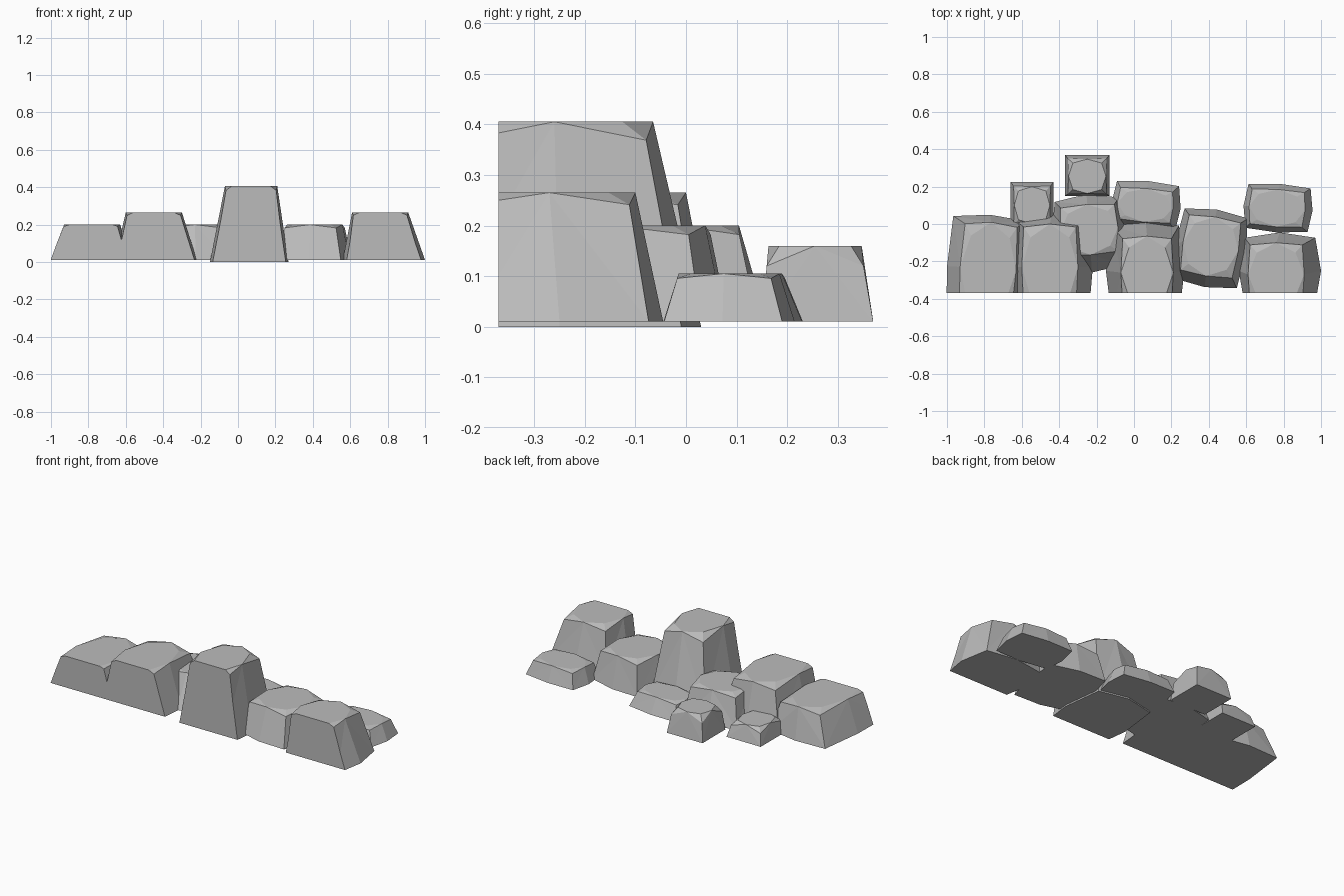
import bpy
import bmesh
from math import cos, sin, radians
from mathutils import Vector

cube = bpy.data.objects.get("Cube")
if cube:
    bpy.data.objects.remove(cube, do_unlink=True)

# One flat stone colour
stone = bpy.data.materials.new("stone grey")
stone.use_nodes = True
colour = (0.5, 0.5, 0.5, 1)
stone.diffuse_color = colour
bsdf = stone.node_tree.nodes["Principled BSDF"]
bsdf.inputs["Base Color"].default_value = colour
bsdf.inputs["Roughness"].default_value = 0.9

FRONT = -0.37
# Corners and edge middles of a square, counter-clockwise
RING = [(1, 1), (0, 1), (-1, 1), (-1, 0), (-1, -1), (0, -1), (1, -1), (1, 0)]


def ring(bm, centre, half, corner, z_mid, z_corner, yaw):
    verts = []
    for i, (u, v) in enumerate(RING):
        is_corner = i % 2 == 0
        k = corner if is_corner else 1
        x, y = u * half[0] * k, v * half[1] * k
        verts.append(bm.verts.new((
            centre[0] + x * cos(yaw) - y * sin(yaw),
            centre[1] + x * sin(yaw) + y * cos(yaw),
            z_corner if is_corner else z_mid)))
    return verts


def rock(name, base, base_half, top, top_half, height, yaw=0, floor=0.01,
         base_corner=0.86, top_corner=0.93, shoulder=0.91, inner=0.74):
    """Faceted boulder: wide foot, lowered top corners, flat crown."""
    yaw = radians(yaw)
    bm = bmesh.new()
    foot = ring(bm, base, base_half, base_corner, floor, floor, yaw)
    rim = ring(bm, top, top_half, top_corner, height, height * shoulder, yaw)
    crown = list(rim)
    bm.faces.new(foot[::-1])
    for i in range(8):
        j = (i + 1) % 8
        # Side facets fan out from the middle of each upper edge
        if i % 2:
            bm.faces.new((foot[i], foot[j], rim[i]))
            bm.faces.new((foot[j], rim[j], rim[i]))
        else:
            bm.faces.new((foot[i], foot[j], rim[j]))
            bm.faces.new((foot[i], rim[j], rim[i]))
    for i in range(0, 8, 2):
        # Sloping chamfer at each top corner
        co = Vector((top[0], top[1], height))
        out = rim[i].co - co
        crown[i] = bm.verts.new((co.x + out.x * inner, co.y + out.y * inner, height))
        before, after = rim[i - 1], rim[(i + 1) % 8]
        bm.faces.new((before, rim[i], crown[i]))
        bm.faces.new((rim[i], after, crown[i]))
    bm.faces.new(crown)
    # Flat front where the outcrop is sliced
    geom = bm.verts[:] + bm.edges[:] + bm.faces[:]
    cut = bmesh.ops.bisect_plane(bm, geom=geom, plane_co=(0, FRONT, 0),
                                 plane_no=(0, -1, 0), clear_outer=True)
    edges = [e for e in cut["geom_cut"] if isinstance(e, bmesh.types.BMEdge)]
    if edges:
        bmesh.ops.holes_fill(bm, edges=edges, sides=0)
    bmesh.ops.recalc_face_normals(bm, faces=bm.faces[:])
    mesh = bpy.data.meshes.new(name)
    bm.to_mesh(mesh)
    bm.free()
    mesh.materials.append(stone)
    obj = bpy.data.objects.new(name, mesh)
    bpy.context.collection.objects.link(obj)


# Front row
rock("front_rock_far_right", (-0.79, -0.24), (0.21, 0.29),
     (-0.78, -0.24), (0.15, 0.25), 0.2, yaw=-4, base_corner=0.93)
rock("front_rock_right", (-0.44, -0.23), (0.22, 0.28),
     (-0.45, -0.23), (0.15, 0.23), 0.265, base_corner=0.9)
rock("tall_rock", (0.06, -0.25), (0.21, 0.28),
     (0.07, -0.26), (0.14, 0.195), 0.405, floor=0)
rock("front_rock_left", (0.78, -0.25), (0.22, 0.205),
     (0.76, -0.27), (0.15, 0.17), 0.265)

# Middle row
rock("middle_rock_right", (-0.24, -0.05), (0.2, 0.21),
     (-0.24, -0.03), (0.155, 0.135), 0.2, yaw=4)
rock("middle_rock_left", (0.41, -0.13), (0.19, 0.21),
     (0.41, -0.12), (0.15, 0.16), 0.2, yaw=-9, base_corner=0.9)

# Low back row
rock("back_rock_centre", (0.065, 0.1), (0.185, 0.13),
     (0.06, 0.1), (0.15, 0.09), 0.105, yaw=-5, base_corner=0.9)
rock("back_rock_left", (0.77, 0.085), (0.185, 0.13),
     (0.765, 0.085), (0.15, 0.1), 0.105, yaw=-4, base_corner=0.9)

# Small blocky stones
rock("small_stone_tall", (-0.25, 0.26), (0.12, 0.11), (-0.25, 0.255),
     (0.1, 0.092), 0.16, base_corner=1, top_corner=1.04, shoulder=0.75)
rock("small_stone_low", (-0.545, 0.105), (0.115, 0.12), (-0.545, 0.1),
     (0.095, 0.1), 0.105, base_corner=1, top_corner=1.04, shoulder=0.75)
